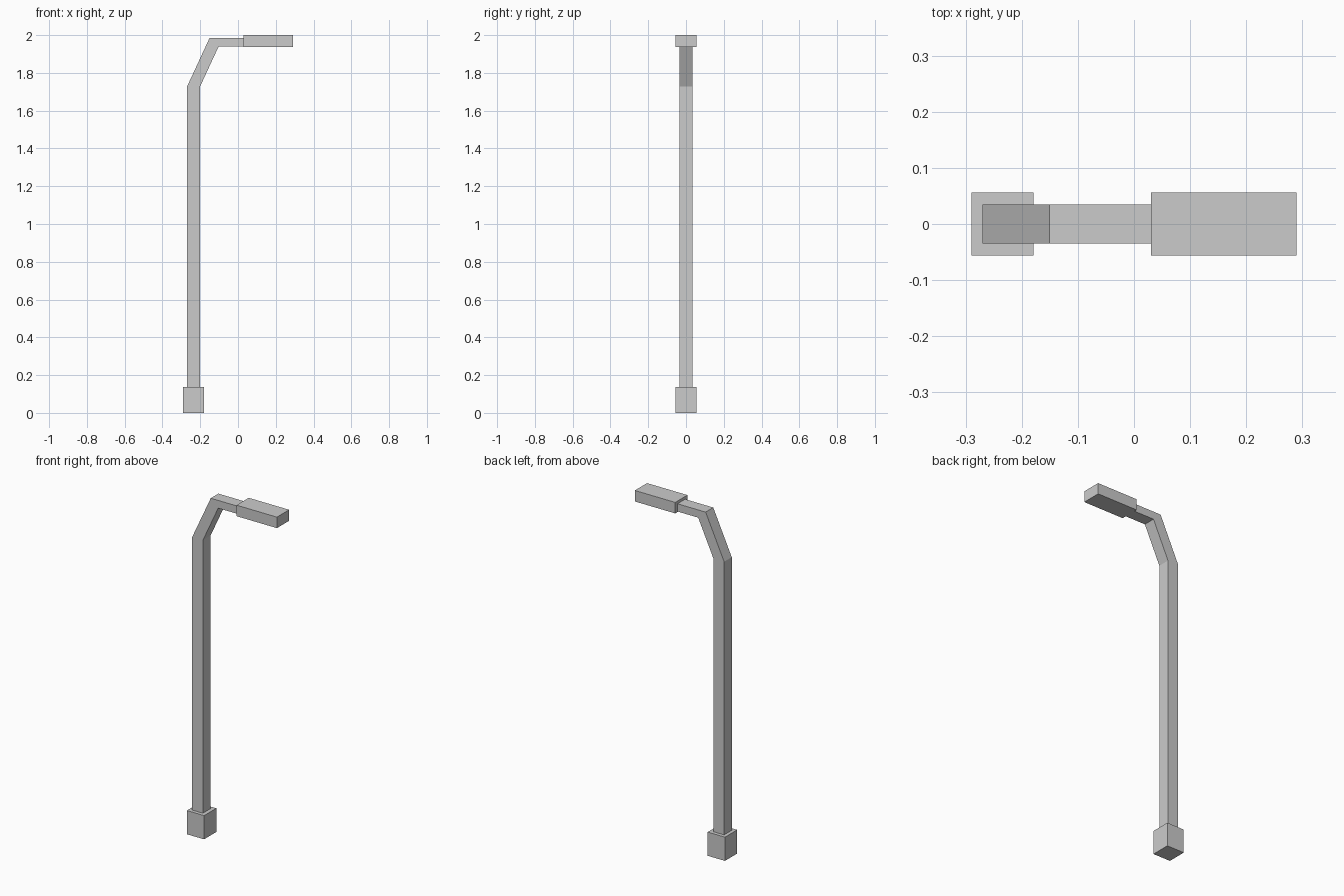
import bpy
import bmesh

if "Cube" in bpy.data.objects:
    bpy.data.objects.remove(bpy.data.objects["Cube"])


def make_prism(name, profile, half_width):
    """Extrude an x-z outline symmetrically along y."""
    bm = bmesh.new()
    face = bm.faces.new([bm.verts.new((x, -half_width, z)) for x, z in profile])
    side = bmesh.ops.extrude_face_region(bm, geom=[face], use_keep_orig=True)
    verts = [g for g in side["geom"] if isinstance(g, bmesh.types.BMVert)]
    bmesh.ops.translate(bm, verts=verts, vec=(0, 2 * half_width, 0))
    bmesh.ops.recalc_face_normals(bm, faces=bm.faces)
    mesh = bpy.data.meshes.new(name)
    bm.to_mesh(mesh)
    bm.free()
    obj = bpy.data.objects.new(name, mesh)
    bpy.context.collection.objects.link(obj)
    return obj


def make_box(name, x0, x1, z0, z1, half_width):
    return make_prism(name, [(x0, z0), (x1, z0), (x1, z1), (x0, z1)], half_width)


# Square footing
make_box("base", -0.29, -0.179, 0, 0.138, 0.056)

# Pole bending into the horizontal arm, lightly seated in base and lamp head
make_prism("bent_pole", [
    (-0.27, 0.13), (-0.201, 0.13), (-0.201, 1.727), (-0.103, 1.939),
    (0.035, 1.939), (0.035, 1.984), (-0.151, 1.984), (-0.27, 1.727),
], 0.035)

# Flat lamp housing
make_box("lamp_head", 0.03, 0.29, 1.936, 2.0, 0.056)
